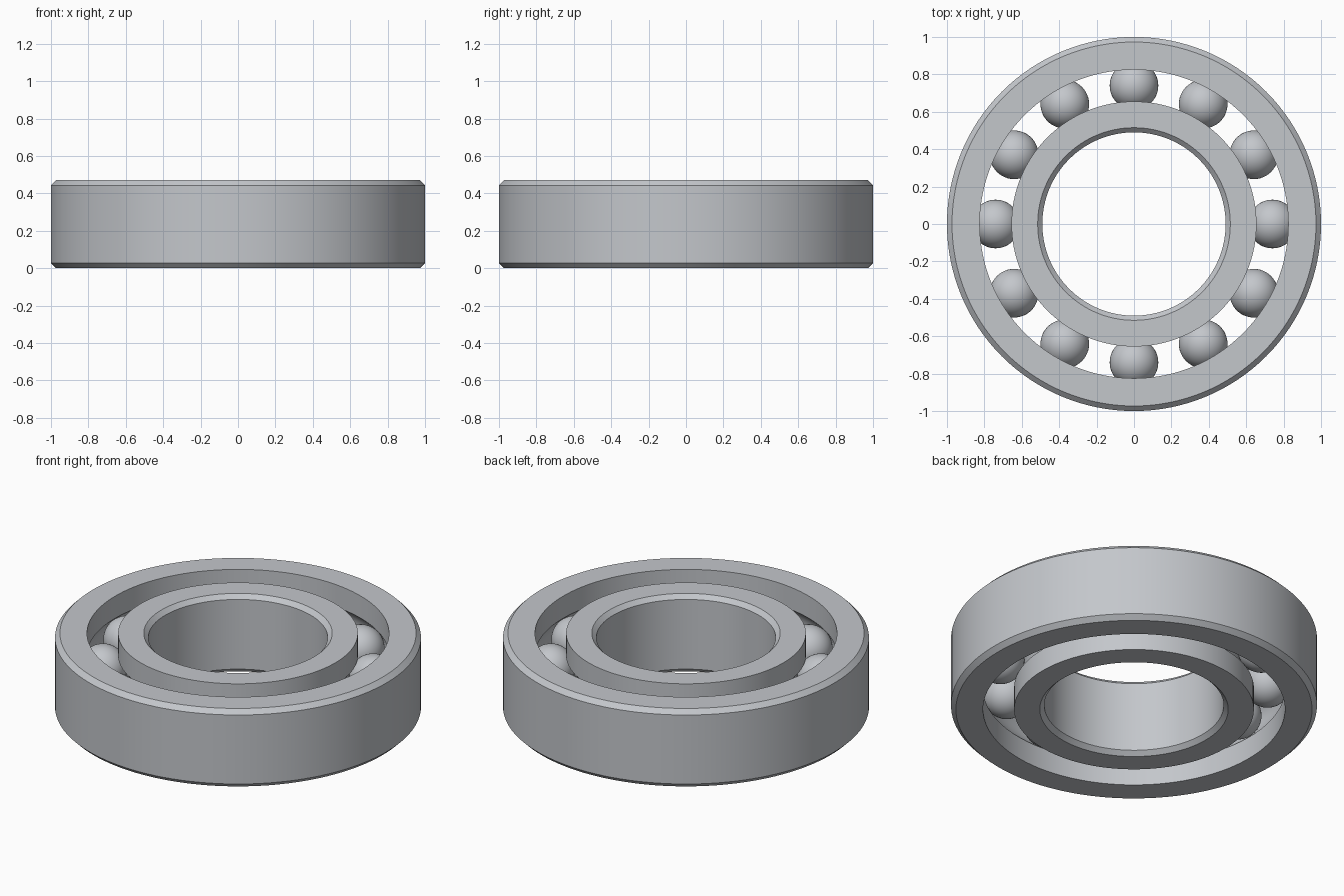
import bpy
import bmesh
from math import pi, cos, sin, acos, radians

HEIGHT = 0.47
MID = HEIGHT / 2
PITCH = 0.74          # radius of the circle of ball centres
BALL_RADIUS = 0.13
GROOVE_RADIUS = 0.132
BALL_COUNT = 12
SEGMENTS = 128

cube = bpy.data.objects.get("Cube")
if cube:
    bpy.data.objects.remove(cube, do_unlink=True)

# Brushed steel for every part
steel = bpy.data.materials.new("steel grey")
steel.use_nodes = True
colour = (0.55, 0.57, 0.60, 1)
steel.diffuse_color = colour
steel.node_tree.nodes["Principled BSDF"].inputs["Base Color"].default_value = colour


def finish(obj):
    """Give the part its material and smooth its curved faces."""
    obj.data.materials.append(steel)
    bpy.ops.object.select_all(action="DESELECT")
    obj.select_set(True)
    bpy.context.view_layer.objects.active = obj
    bpy.ops.object.shade_smooth_by_angle(angle=radians(30))


def race_ring(name, plain, land, chamfer):
    """Revolve a ring with a chamfered plain wall and a grooved wall."""
    side = 1 if land > PITCH else -1
    cut = plain - side * chamfer
    profile = [(land, 0), (cut, 0), (plain, chamfer),
               (plain, HEIGHT - chamfer), (cut, HEIGHT), (land, HEIGHT)]
    # Ball groove, traced from top to bottom
    spread = acos(abs(land - PITCH) / GROOVE_RADIUS)
    steps = 12
    for i in range(steps + 1):
        a = spread * (1 - 2 * i / steps)
        profile.append((PITCH + side * GROOVE_RADIUS * cos(a),
                        MID + GROOVE_RADIUS * sin(a)))

    bm = bmesh.new()
    loops = []
    for s in range(SEGMENTS):
        t = 2 * pi * s / SEGMENTS
        loops.append([bm.verts.new((r * cos(t), r * sin(t), z)) for r, z in profile])
    n = len(profile)
    for s in range(SEGMENTS):
        here, there = loops[s], loops[(s + 1) % SEGMENTS]
        for i in range(n):
            j = (i + 1) % n
            bm.faces.new((here[i], there[i], there[j], here[j]))
    bmesh.ops.recalc_face_normals(bm, faces=bm.faces)
    mesh = bpy.data.meshes.new(name)
    bm.to_mesh(mesh)
    bm.free()
    obj = bpy.data.objects.new(name, mesh)
    bpy.context.collection.objects.link(obj)
    finish(obj)


# Outer and inner rings
race_ring("outer_ring", 1.0, 0.825, 0.027)
race_ring("inner_ring", 0.49, 0.655, 0.025)

# Balls, evenly spaced in the groove
for k in range(BALL_COUNT):
    a = 2 * pi * k / BALL_COUNT
    bpy.ops.mesh.primitive_uv_sphere_add(
        segments=48, ring_count=24, radius=BALL_RADIUS,
        location=(PITCH * cos(a), PITCH * sin(a), MID))
    ball = bpy.context.object
    ball.name = f"ball_{k + 1}"
    finish(ball)
